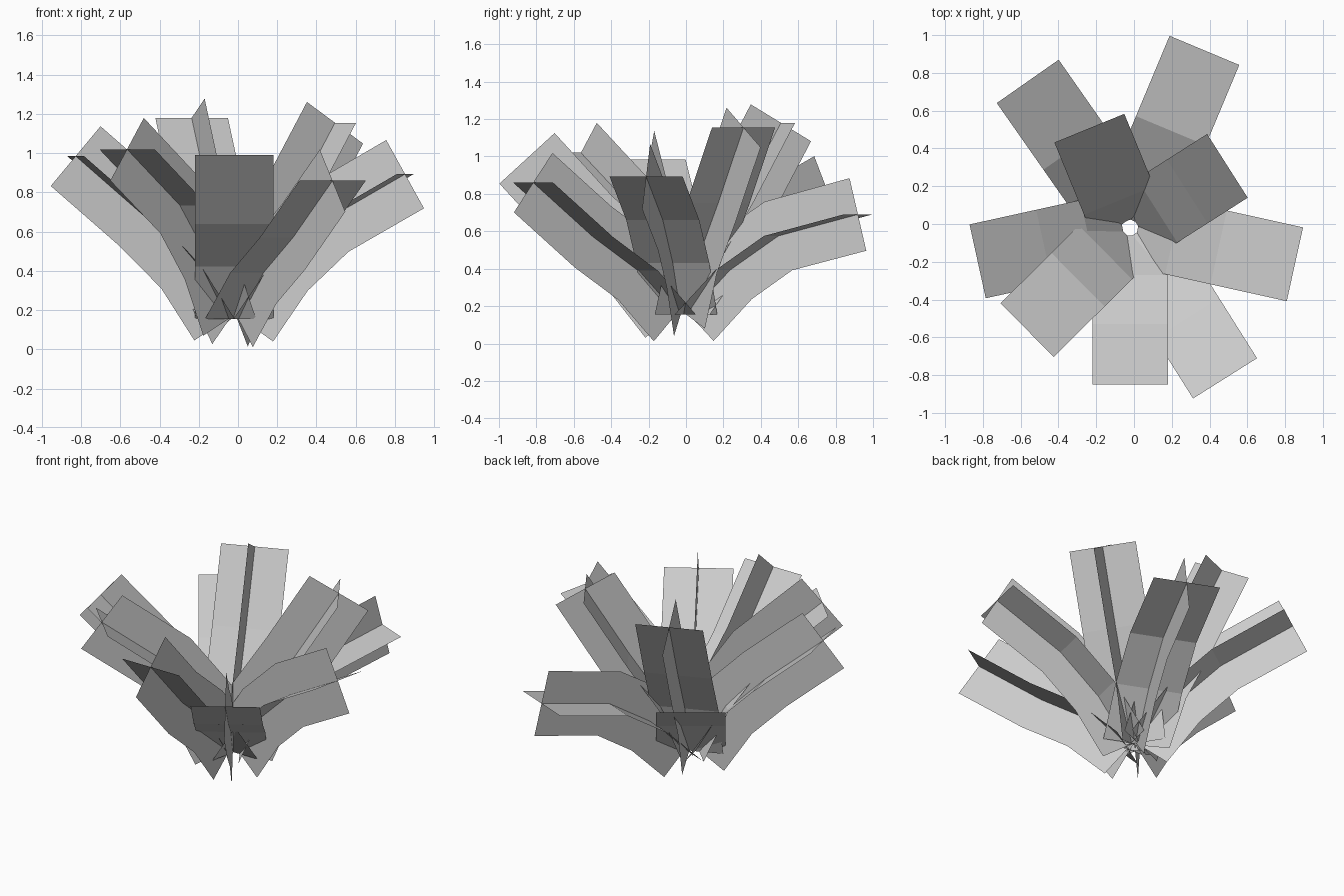
import bpy
import bmesh
from math import radians, cos, sin
from mathutils import Vector

if "Cube" in bpy.data.objects:
    bpy.data.objects.remove(bpy.data.objects["Cube"])

HALF = 0.2                              # half width of every leaf card
CENTRE = Vector((-0.02, -0.02, 0.0))    # where all leaves meet
BASE = Vector((0.04, 0.155))            # (radius, height) of each leaf root
TIP_LEN = 0.475                         # length of the outermost segment

# azimuth, tip radius, tip height, tip elevation
LEAVES = [
    (67.3, 1.018, 0.69, 14), (125, 0.946, 0.82, 25), (112.3, 0.57, 1.18, 60.5),
    (32.5, 0.61, 1.155, 58), (-12.5, 0.893, 0.893, 29.5), (-57.8, 0.942, 0.86, 37.5),
    (-90, 0.83, 0.99, 47.5), (-135.2, 0.769, 1.02, 37), (192.4, 0.827, 0.985, 40.5),
]


def spine(r, z, elev):
    """Three-segment curve from the root to the tip, in (radius, height)."""
    e = radians(elev)
    tip = Vector((r, z))
    p2 = tip - TIP_LEN * Vector((cos(e), sin(e)))
    d = (p2 - BASE).normalized()
    p1 = (BASE + p2) / 2 + 0.035 * Vector((-d.y, d.x))
    return [BASE, p1, p2, tip]


def strip(bm, rows):
    """Quad strip through pairs of points."""
    vs = [[bm.verts.new(p) for p in row] for row in rows]
    for (a, b), (c, d) in zip(vs, vs[1:]):
        bm.faces.new((a, b, d, c))


def leaf(index, azimuth, r, z, elev):
    a = radians(azimuth)
    out = Vector((cos(a), sin(a), 0))
    side = Vector((sin(a), -cos(a), 0)) * HALF
    up = Vector((0, 0, 1))
    pts = spine(r, z, elev)
    dirs = [(q - p).normalized() for p, q in zip(pts, pts[1:])]
    flat, upright = [], []
    for i, p in enumerate(pts):
        d = (dirs[max(i - 1, 0)] + dirs[min(i, 2)]).normalized()
        c = CENTRE + out * p.x + up * p.y
        n = (up * d.x - out * d.y) * HALF
        flat.append((c + side, c - side))
        upright.append((c - n, c + n))
    bm = bmesh.new()
    strip(bm, [(q, p) for p, q in flat][::-1])   # broad card
    strip(bm, upright)                           # crossing upright card
    for f in bm.faces[:3] if hasattr(bm.faces, "ensure_lookup_table") and not bm.faces.ensure_lookup_table() else []:
        f.normal_update()
        if f.normal.z < 0:
            f.normal_flip()
    me = bpy.data.meshes.new("leaf_%d" % index)
    bm.to_mesh(me)
    bm.free()
    ob = bpy.data.objects.new("leaf_%d" % index, me)
    bpy.context.collection.objects.link(ob)


for i, row in enumerate(LEAVES, 1):
    leaf(i, *row)
